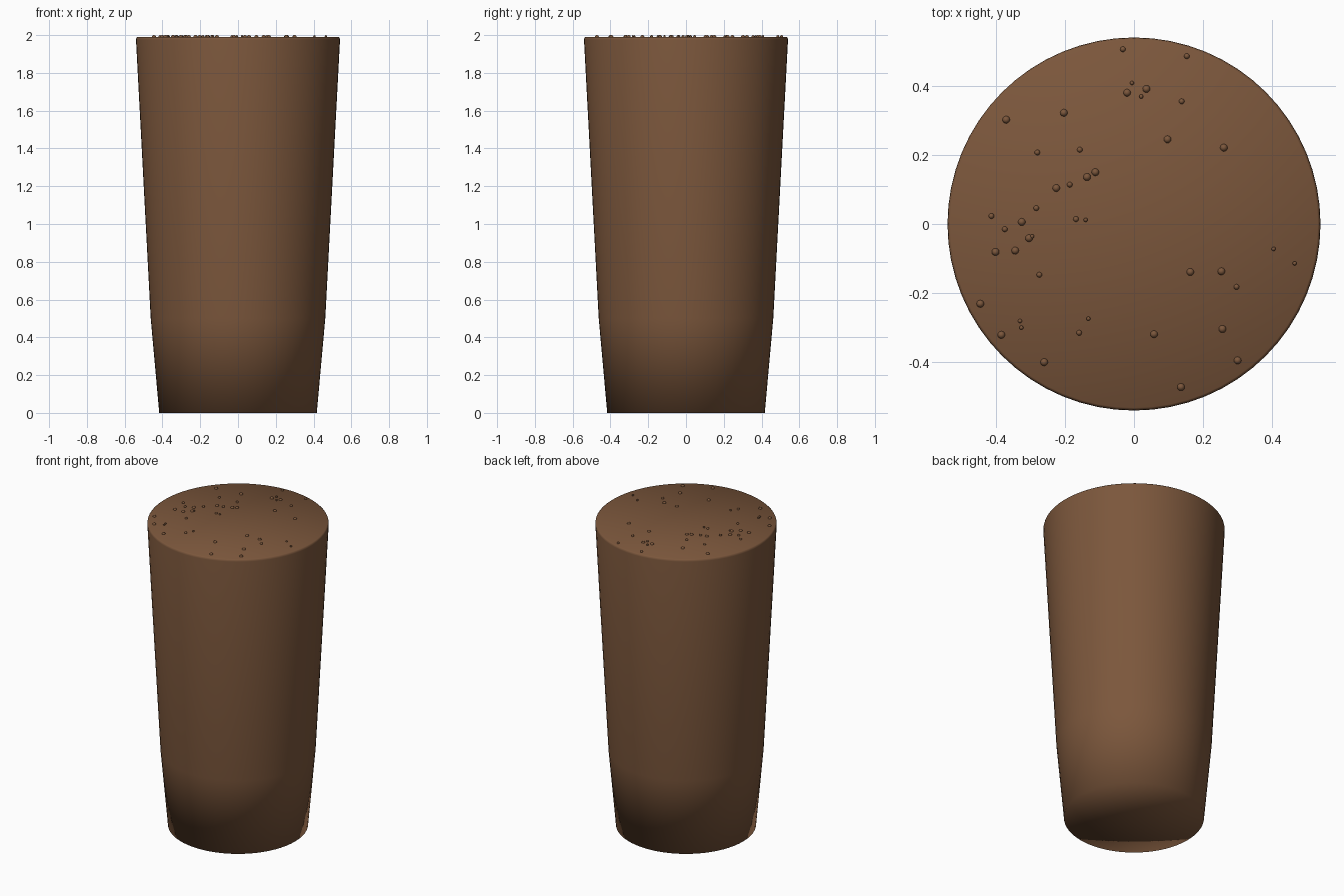
import bpy, bmesh, math
from mathutils import Matrix

if "Cube" in bpy.data.objects:
    bpy.data.objects.remove(bpy.data.objects["Cube"])

mat = bpy.data.materials.new("brown_drink")
mat.diffuse_color = (0.20, 0.095, 0.045, 1)
mat.use_nodes = True
mat.node_tree.nodes["Principled BSDF"].inputs["Base Color"].default_value = mat.diffuse_color

def finish(bm, name):
    for f in bm.faces:
        f.smooth = True
    bmesh.ops.recalc_face_normals(bm, faces=bm.faces)
    me = bpy.data.meshes.new(name)
    bm.to_mesh(me)
    bm.free()
    me.materials.append(mat)
    ob = bpy.data.objects.new(name, me)
    bpy.context.collection.objects.link(ob)

# Tapered body of liquid: lathed profile (radius, z), closed by fans
SEG, TOP = 64, 1.99
profile = [(0.417, 0), (0.462, 0.5), (0.54, 1.975), (0.538, 1.985), (0.532, TOP)]
bm = bmesh.new()
rings = [[bm.verts.new((r * math.cos(2 * math.pi * i / SEG),
                        r * math.sin(2 * math.pi * i / SEG), z))
          for i in range(SEG)] for r, z in profile]
for lo, hi in zip(rings, rings[1:]):
    for i in range(SEG):
        j = (i + 1) % SEG
        bm.faces.new((lo[i], lo[j], hi[j], hi[i]))
for ring, z in ((rings[0], 0), (rings[-1], TOP)):
    centre = bm.verts.new((0, 0, z))
    for i in range(SEG):
        bm.faces.new((centre, ring[i], ring[(i + 1) % SEG]))
finish(bm, "drink_body")

# Small bubbles floating on the surface, grouped by radius
bubbles = {
    0.011: [(-.02, .38), (.036, .391), (-.37, .302), (.097, .245), (-.136, .136),
            (-.112, .15), (-.344, -.077), (-.384, -.321), (-.445, -.231),
            (.163, -.139), (.253, -.137), (.058, -.319), (.256, -.304),
            (.3, -.395), (.136, -.472), (.26, .221), (-.325, .006),
            (-.401, -.081), (-.26, -.4), (-.203, .322), (-.225, .104),
            (-.304, -.041)],
    0.008: [(-.032, .506), (.153, .486), (.138, .355), (-.28, .207), (-.157, .215),
            (-.186, .114), (-.283, .046), (-.413, .023), (-.374, -.015),
            (-.274, -.147), (-.159, -.315), (.297, -.182), (-.168, .014)],
    0.006: [(-.006, .408), (.021, .369), (-.14, .012), (-.295, -.036),
            (-.33, -.281), (-.326, -.3), (-.132, -.274), (.404, -.072),
            (.465, -.114)],
}
bm = bmesh.new()
for r, spots in bubbles.items():
    for x, y in spots:
        bmesh.ops.create_uvsphere(bm, u_segments=12, v_segments=8, radius=r,
                                  matrix=Matrix.Translation((x, y, 1.999 - 0.9 * r)))
finish(bm, "surface_bubbles")
